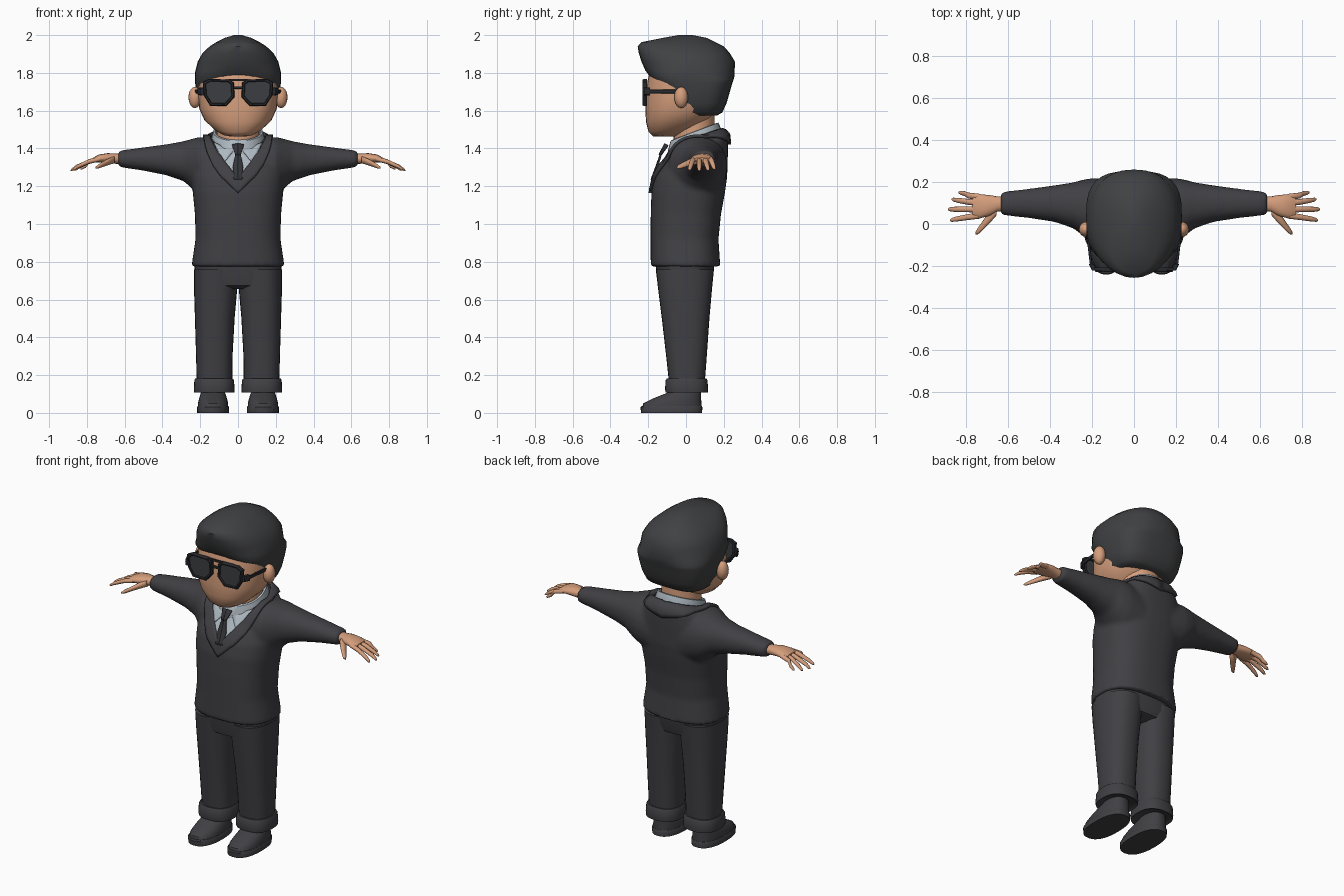
import bpy, bmesh, math
from mathutils import Vector
from mathutils.bvhtree import BVHTree


def mat(name, r, g, b):
    m = bpy.data.materials.new(name)
    m.diffuse_color = (r, g, b, 1)
    return m


SUIT = mat("charcoal suit", .052, .050, .057)
HAIR = mat("dark hair", .052, .053, .056)
SKIN = mat("skin", .66, .34, .20)
SHIRT = mat("pale grey shirt", .42, .48, .53)
TIE = mat("dark tie", .036, .036, .042)
FRAME = mat("black frame", .022, .023, .028)
LENS = mat("smoked lens", .045, .048, .053)


def finish(name, bm, material, mirror=False, thick=0, angle=45):
    bmesh.ops.remove_doubles(bm, verts=bm.verts, dist=1e-5)
    bmesh.ops.recalc_face_normals(bm, faces=bm.faces)
    me = bpy.data.meshes.new(name)
    bm.to_mesh(me)
    bm.free()
    me.materials.append(material)
    ob = bpy.data.objects.new(name, me)
    bpy.context.collection.objects.link(ob)
    bpy.ops.object.select_all(action='DESELECT')
    ob.select_set(True)
    bpy.context.view_layer.objects.active = ob
    bpy.ops.object.shade_smooth_by_angle(angle=math.radians(angle))
    if thick:
        s = ob.modifiers.new("thickness", 'SOLIDIFY')
        s.thickness, s.offset = thick, 0
    if mirror:
        ob.modifiers.new("mirror", 'MIRROR')
    return ob


def loft(bm, rings, cap=True):
    vs = [[bm.verts.new(p) for p in r] for r in rings]
    n = len(vs[0])
    for a, b in zip(vs, vs[1:]):
        for i in range(n):
            bm.faces.new((a[i], a[(i + 1) % n], b[(i + 1) % n], b[i]))
    if cap:
        bm.faces.new(vs[0][::-1])
        bm.faces.new(vs[-1])


def unit(n, k):
    out = []
    for i in range(k):
        t = 2 * math.pi * i / k
        c, s = math.cos(t), math.sin(t)
        out.append((math.copysign(abs(c) ** (2 / n), c), math.copysign(abs(s) ** (2 / n), s)))
    return out


def zrings(rows, n=2.3, k=32, cx=0):
    """rows: z, half width, front y, back y, tilt"""
    res = []
    for z, rx, yf, yb, *t in rows:
        tilt = t[0] if t else 0
        yc, ry = (yf + yb) / 2, (yb - yf) / 2
        res.append([(cx + rx * c, yc + ry * s, z + tilt * ry * s) for c, s in unit(n, k)])
    return res


def xrings(rows, n=2, k=12):
    """rows: x, centre y, centre z, half depth, half height"""
    return [[(x, y + ry * c, z + rz * s) for c, s in unit(n, k)] for x, y, z, ry, rz in rows]


def zpart(name, rows, material, n=2.3, cx=0, mirror=False, k=32):
    bm = bmesh.new()
    loft(bm, zrings(rows, n, k, cx))
    return finish(name, bm, material, mirror)


# jacket: body and sleeves blended by a remesh
bm = bmesh.new()
loft(bm, zrings([(.775, .245, -.187, .182), (.80, .243, -.187, .18), (.92, .225, -.187, .172),
                 (1.05, .228, -.187, .185), (1.17, .24, -.183, .207), (1.25, .245, -.165, .218),
                 (1.34, .235, -.135, .222, .2), (1.41, .19, -.105, .222, .4),
                 (1.445, .15, -.075, .19, .4)], 2.5, 40))
for s in (1, -1):
    loft(bm, xrings([(s * x, (a + b) / 2, (c + d) / 2, (b - a) / 2, (d - c) / 2) for x, a, b, c, d in [
        (.10, -.10, .215, 1.12, 1.45), (.20, -.09, .218, 1.155, 1.462), (.24, -.058, .212, 1.185, 1.452),
        (.29, -.02, .198, 1.228, 1.438), (.38, .01, .184, 1.258, 1.422), (.50, .028, .168, 1.282, 1.406),
        (.635, .043, .152, 1.302, 1.388)]], 2.2, 24))
jacket = finish("jacket", bm, SUIT)
rm = jacket.modifiers.new("blend", 'REMESH')
rm.mode, rm.voxel_size, rm.use_smooth_shade = 'VOXEL', .012, True
sm = jacket.modifiers.new("soften", 'SMOOTH')
sm.factor, sm.iterations = .5, 6
dg = bpy.context.evaluated_depsgraph_get()
ev = jacket.evaluated_get(dg)
body = BVHTree.FromPolygons([v.co.copy() for v in ev.data.vertices],
                            [tuple(p.vertices) for p in ev.data.polygons])


def patch(name, a, b, material, off=None, thick=.008, sub=4):
    """Strip between two polylines, laid on the jacket when off is given."""
    def dense(p):
        p = [Vector(q) for q in p]
        return [p[i].lerp(p[i + 1], j / sub) for i in range(len(p) - 1) for j in range(sub)] + [p[-1]]
    bm = bmesh.new()
    rows = []
    for p, q in zip(dense(a), dense(b)):
        row = []
        for j in range(sub + 1):
            c = p.lerp(q, j / sub)
            if off is not None:
                loc, nor, _, _ = body.find_nearest(c)
                x0 = c.x
                c = loc + nor * off
                if abs(x0) < 1e-6:
                    c.x = 0
            row.append(bm.verts.new(c))
        rows.append(row)
    for r, t in zip(rows, rows[1:]):
        for j in range(sub):
            bm.faces.new((r[j], r[j + 1], t[j + 1], t[j]))
    return finish(name, bm, material, True, thick)


# lapels running round the back of the neck
patch("lapel", [(0, -.2, 1.25), (.06, -.18, 1.34), (.105, -.13, 1.40), (.14, -.04, 1.46),
                (.15, .06, 1.50), (.11, .17, 1.52), (0, .20, 1.52)],
      [(0, -.2, 1.165), (.09, -.2, 1.255), (.15, -.17, 1.34), (.175, -.08, 1.44),
       (.185, .07, 1.47), (.135, .22, 1.45), (0, .24, 1.42)], SUIT, .008, .016)

# shirt front, collar and tie
patch("shirt_front", [(0, -.2, 1.22), (0, -.17, 1.32), (0, -.11, 1.40)],
      [(.01, -.2, 1.22), (.07, -.17, 1.33), (.13, -.09, 1.43)], SHIRT, .004, .006)
patch("collar_wing", [(.012, -.105, 1.415), (.075, -.145, 1.345)],
      [(.13, -.05, 1.445), (.085, -.135, 1.352)], SHIRT, .010, .006)
zpart("shirt_collar", [(1.42, .145, -.098, .19, .38), (1.445, .142, -.095, .188, .38),
                       (1.488, .132, -.082, .172, .38), (1.49, .122, -.072, .162, .38),
                       (1.45, .118, -.07, .16, .38)], SHIRT, 2.1)
patch("tie_knot", [(0, -.108, 1.425), (0, -.14, 1.365)],
      [(.03, -.098, 1.418), (.014, -.136, 1.365)], TIE, None, .014)
patch("tie_blade", [(0, -.135, 1.37), (0, -.156, 1.31), (0, -.184, 1.235)],
      [(.013, -.131, 1.37), (.027, -.152, 1.30), (.022, -.182, 1.235)], TIE, None, .008)

# neck and head
zpart("neck", [(1.40, .115, -.065, .155, .38), (1.55, .112, -.065, .15, .38)], SKIN, 2)
zpart("head", [(1.464, .045, -.15, -.03), (1.474, .08, -.175, .02, .1), (1.50, .125, -.198, .07, .1),
               (1.55, .178, -.212, .13, .05), (1.61, .205, -.215, .16), (1.68, .212, -.211, .18),
               (1.75, .213, -.205, .19), (1.82, .205, -.19, .19), (1.90, .16, -.15, .15)], SKIN, 2.3)

# hair: squarer rings beside the face, overhanging quiff above
low = [(1.575, .16, -.06, .165), (1.59, .187, -.09, .192), (1.64, .208, -.11, .215), (1.70, .22, -.13, .232),
       (1.745, .227, -.16, .245), (1.775, .228, -.195, .252, -.05)]
high = [(1.80, .228, -.216, .257, -.06), (1.86, .213, -.236, .259), (1.905, .188, -.25, .232),
        (1.94, .15, -.256, .20), (1.963, .115, -.235, .155), (1.985, .072, -.125, .11), (2.0, .02, -.04, .035)]
bm = bmesh.new()
loft(bm, zrings(low, 3) + zrings(high, 2.35))
finish("hair", bm, HAIR, angle=50)

# ears
zpart("ear", [(1.67 + .056 * math.sin(t), .033 * math.cos(t) + .001, -.025 - .036 * math.cos(t) - .001,
               -.025 + .036 * math.cos(t)) for t in [math.radians(d) for d in range(-85, 90, 17)]],
      SKIN, 2, .228, True, 16)

# sunglasses
outline = [(.022, 1.748), (.042, 1.765), (.155, 1.768), (.187, 1.752), (.182, 1.68), (.148, 1.626),
           (.062, 1.624), (.018, 1.672)]
mx, mz = .102, 1.70


def scaled(k, y):
    return [(mx + (x - mx) * k, y, mz + (z - mz) * k) for x, z in outline]


bm = bmesh.new()
loft(bm, [scaled(.80, -.206), scaled(1, -.206), scaled(1, -.222), scaled(.94, -.229), scaled(.84, -.229),
          scaled(.80, -.222), scaled(.80, -.206)], False)
finish("glasses_rim", bm, FRAME, True, angle=20)
bm = bmesh.new()
loft(bm, [scaled(.83, -.213), scaled(.83, -.221)])
finish("glasses_lens", bm, LENS, True, angle=20)
bm = bmesh.new()
loft(bm, xrings([(-.05, -.218, 1.762, .007, .006), (.05, -.218, 1.762, .007, .006)], 4, 8))
loft(bm, xrings([(-.03, -.218, 1.722, .007, .007), (.03, -.218, 1.722, .007, .007)], 4, 8))
finish("glasses_bridge", bm, FRAME)
bm = bmesh.new()
for y0, y1, w in ((-.222, -.19, .012), (-.20, -.03, .006)):
    loft(bm, [[(x + w * c, y, 1.702 + 1.7 * w * s) for c, s in unit(4, 8)]
              for x, y in ((.188 if y0 < -.21 else .203, y0), (.203 if y0 < -.21 else .224, y1))])
finish("glasses_temple", bm, FRAME, True)

# hands: palm, four fingers and thumb
bm = bmesh.new()
loft(bm, xrings([(.60, .097, 1.345, .034, .028), (.65, .095, 1.346, .036, .027), (.69, .088, 1.349, .05, .026),
                 (.735, .084, 1.347, .057, .021), (.768, .084, 1.338, .05, .013)], 2.2, 16))
for yb, xt, yt, zt in ((.128, .835, .15, 1.292), (.099, .868, .117, 1.286),
                       (.070, .886, .07, 1.284), (.041, .876, .018, 1.288)):
    pts = [(.73, 0, .015), (.79, .35, .014), (xt - .03, .75, .012), (xt - .008, .95, .009), (xt, 1, .003)]
    loft(bm, xrings([(x, yb + (yt - yb) * f, 1.345 + (zt - 1.345) * f ** 1.3, r, r * .9)
                     for x, f, r in pts], 2, 10))
loft(bm, xrings([(.655, .07, 1.34, .03, .02), (.69, .03, 1.328, .03, .018), (.72, -.008, 1.314, .022, .014),
                 (.742, -.033, 1.303, .016, .011), (.754, -.043, 1.298, .006, .005)], 2, 10))
finish("hand", bm, SKIN, True, angle=60)

# trousers, turn-ups and shoes
zpart("trouser_seat", [(.655, .17, -.10, .08), (.675, .215, -.145, .128), (.72, .231, -.155, .142),
                       (.82, .232, -.165, .155)], SUIT, 2.6)
bm = bmesh.new()
rows = [(.14, .031, .218, -.088, .098), (.30, .029, .222, -.105, .11), (.50, .018, .228, -.128, .124),
        (.66, .004, .233, -.148, .138), (.76, .0, .233, -.16, .148)]
loft(bm, [zrings([(z, (b - a) / 2, f, k)], 2.4, 28, (a + b) / 2)[0] for z, a, b, f, k in rows])
finish("trouser_leg", bm, SUIT, True)
zpart("turn_up", [(.115, .096, -.10, .106), (.108, .106, -.108, .115), (.125, .108, -.111, .117),
                  (.172, .105, -.108, .114), (.182, .10, -.102, .108), (.182, .085, -.085, .095)],
      SUIT, 2.5, .126, True)
zpart("shoe_sole", [(0, .084, -.238, .085), (.03, .085, -.241, .087), (.036, .081, -.235, .083)],
      SUIT, 2.4, .132, True)
zpart("shoe", [(.02, .08, -.234, .082), (.05, .08, -.226, .082), (.075, .074, -.178, .08),
               (.10, .066, -.115, .08), (.115, .06, -.085, .078), (.15, .056, -.07, .075)],
      SUIT, 2.3, .132, True)
